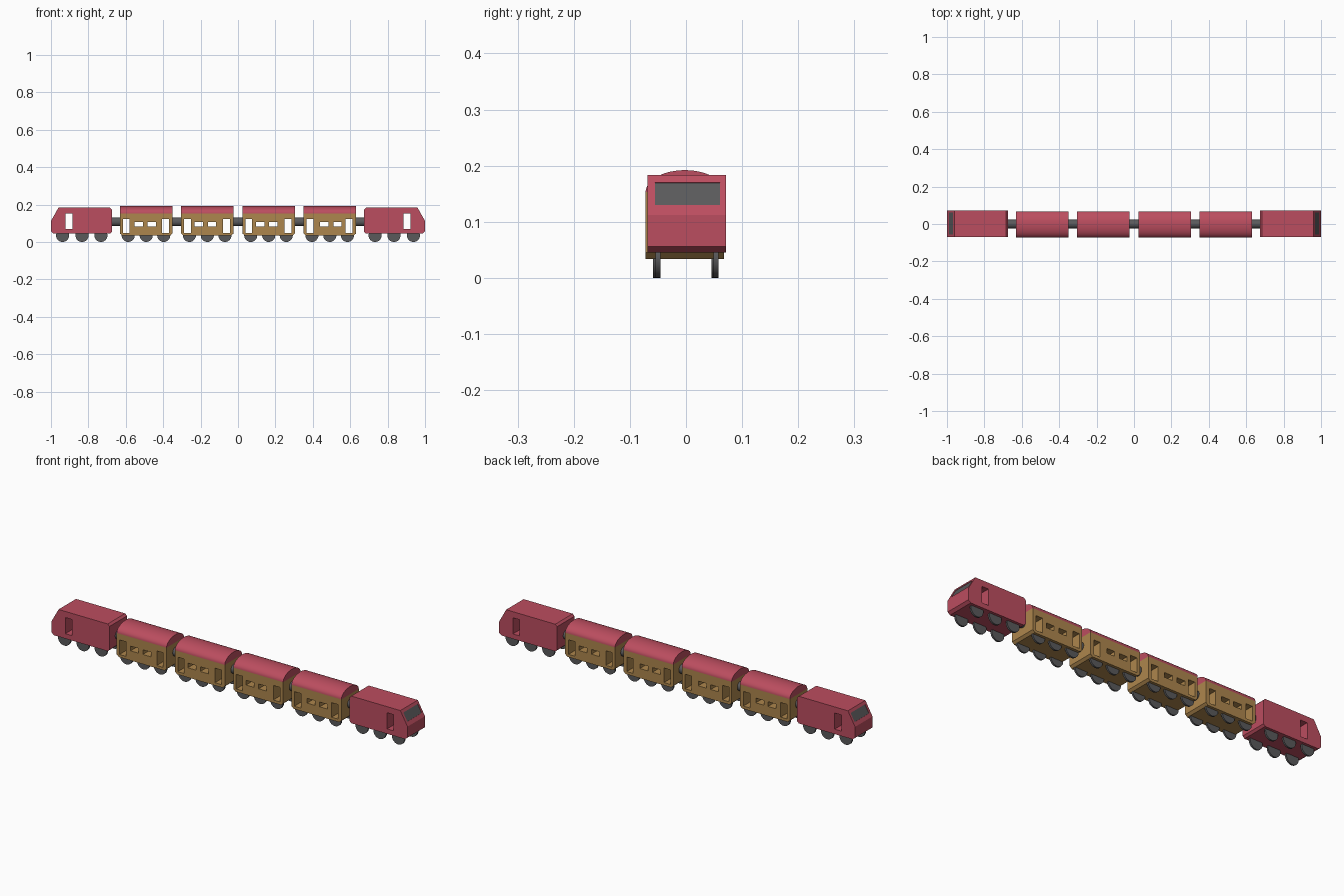
import bpy, bmesh, math
from mathutils import Matrix, Vector

if "Cube" in bpy.data.objects:
    bpy.data.objects.remove(bpy.data.objects["Cube"])


def material(name, rgb):
    m = bpy.data.materials.new(name)
    m.diffuse_color = (*rgb, 1)
    m.use_nodes = True
    m.node_tree.nodes["Principled BSDF"].inputs["Base Color"].default_value = m.diffuse_color
    return m


RED = material("red_paint", (0.5, 0.075, 0.115))
TAN = material("tan_wood", (0.42, 0.24, 0.075))
DARK = material("dark_metal", (0.1, 0.1, 0.105))
LOCO_Y, COACH_Y = 0.0017, -0.002


def finish(name, bm, mat, smooth=False):
    bmesh.ops.recalc_face_normals(bm, faces=bm.faces)
    me = bpy.data.meshes.new(name)
    bm.to_mesh(me)
    bm.free()
    ob = bpy.data.objects.new(name, me)
    bpy.context.collection.objects.link(ob)
    if mat:
        me.materials.append(mat)
    if smooth:
        bpy.ops.object.select_all(action='DESELECT')
        ob.select_set(True)
        bpy.context.view_layer.objects.active = ob
        bpy.ops.object.shade_smooth_by_angle(angle=math.radians(35))
    return ob


def extrude(name, points, depth, mat, smooth=False):
    """Close a flat profile and push it along a depth vector."""
    bm = bmesh.new()
    face = bm.faces.new([bm.verts.new(p) for p in points])
    geo = bmesh.ops.extrude_face_region(bm, geom=[face])["geom"]
    bmesh.ops.translate(bm, vec=depth, verts=[v for v in geo if isinstance(v, bmesh.types.BMVert)])
    return finish(name, bm, mat, smooth)


def add_box(bm, centre, size, angle=0):
    m = (Matrix.Translation(centre) @ Matrix.Rotation(angle, 4, 'Y')
         @ Matrix.Diagonal((*size, 1)))
    bmesh.ops.create_cube(bm, size=1, matrix=m)


def cut(ob, bm):
    """Cut all boxes in bm out of an object."""
    cutter = finish("cutter", bm, None)
    cutter.hide_render = True
    mod = ob.modifiers.new("openings", 'BOOLEAN')
    mod.object, mod.operation, mod.solver = cutter, 'DIFFERENCE', 'EXACT'
    bpy.context.view_layer.objects.active = ob
    bpy.ops.object.modifier_apply(modifier=mod.name)
    bpy.data.objects.remove(cutter)


def cylinder(name, centre, r, length, axis, segs, clip=None):
    rot = Matrix.Rotation(math.pi / 2, 4, 'X' if axis == 'y' else 'Y')
    bm = bmesh.new()
    bmesh.ops.create_cone(bm, cap_ends=True, segments=segs, radius1=r, radius2=r,
                          depth=length, matrix=Matrix.Translation(centre) @ rot)
    if clip:
        res = bmesh.ops.bisect_plane(bm, geom=bm.verts[:] + bm.edges[:] + bm.faces[:],
                                     plane_co=(0, 0, clip), plane_no=(0, 0, 1), clear_outer=True)
        bmesh.ops.holes_fill(bm, edges=[e for e in bm.edges if e.is_boundary])
    return finish(name, bm, DARK, True)


def wheels(name, xs, y):
    # wheel tops are hidden in the body and kept below the door openings
    for x in xs:
        for s in (-1, 1):
            cylinder(name, (x, y + s * 0.052, 0.035), 0.035, 0.009, 'y', 32, 0.046)


# locomotives at both ends
SIDE = [(0.674, 0.055), (0.684, 0.045), (0.986, 0.045), (1.0, 0.056),
        (1.0, 0.112), (0.96, 0.183), (0.684, 0.183), (0.674, 0.173)]
for s in (1, -1):
    body = extrude("locomotive_body", [(s * x, LOCO_Y - 0.07, z) for x, z in SIDE],
                   (0, 0.14, 0), RED)
    angle = -s * math.atan2(0.04, 0.071)
    normal = Vector((s * 0.871, 0, 0.491))
    mid = Vector((s * 0.979, LOCO_Y + 0.001, 0.15))
    holes = bmesh.new()
    add_box(holes, (s * 0.904, LOCO_Y, 0.111), (0.037, 0.2, 0.082))
    add_box(holes, mid, (0.012, 0.116, 0.046), angle)
    cut(body, holes)
    glass = bmesh.new()
    add_box(glass, mid - normal * 0.005, (0.006, 0.116, 0.046), angle)
    finish("windscreen", glass, DARK)
    wheels("locomotive_wheel", [s * x for x in (0.733, 0.834, 0.938)], LOCO_Y)

# coaches with through doors and windows, and rounded roofs
HALF, EAVE = 0.14, 0.153
BODY = [(-HALF, 0.045), (-HALF + 0.012, 0.034), (HALF - 0.012, 0.034),
        (HALF, 0.045), (HALF, EAVE), (-HALF, EAVE)]
ROOF = [(0.07 * math.cos(math.pi * i / 24), EAVE + 0.039 * math.sin(math.pi * i / 24))
        for i in range(25)]
COACHES = [(-0.491, (-0.04, 0.029)), (-0.164, (-0.045, 0.025)),
           (0.164, (-0.046, 0.025)), (0.491, (-0.03, 0.041))]
for cx, windows in COACHES:
    body = extrude("coach_body", [(cx + x, COACH_Y - 0.07, z) for x, z in BODY],
                   (0, 0.14, 0), TAN)
    holes = bmesh.new()
    for dx in (-0.106, 0.103):
        add_box(holes, (cx + dx, COACH_Y, 0.085), (0.036, 0.2, 0.074))
    for dx in windows:
        add_box(holes, (cx + dx, COACH_Y, 0.095), (0.045, 0.2, 0.024))
    cut(body, holes)
    extrude("coach_roof", [(cx - HALF, COACH_Y + y, z) for y, z in ROOF],
            (2 * HALF, 0, 0), RED, True)
    wheels("coach_wheel", [cx + dx for dx in (-0.096, 0, 0.094)], COACH_Y)

# couplings between the cars
for x in (-0.652, -0.3275, 0, 0.3275, 0.652):
    cylinder("coupling", (x, 0, 0.107), 0.023, 0.06, 'x', 32)
